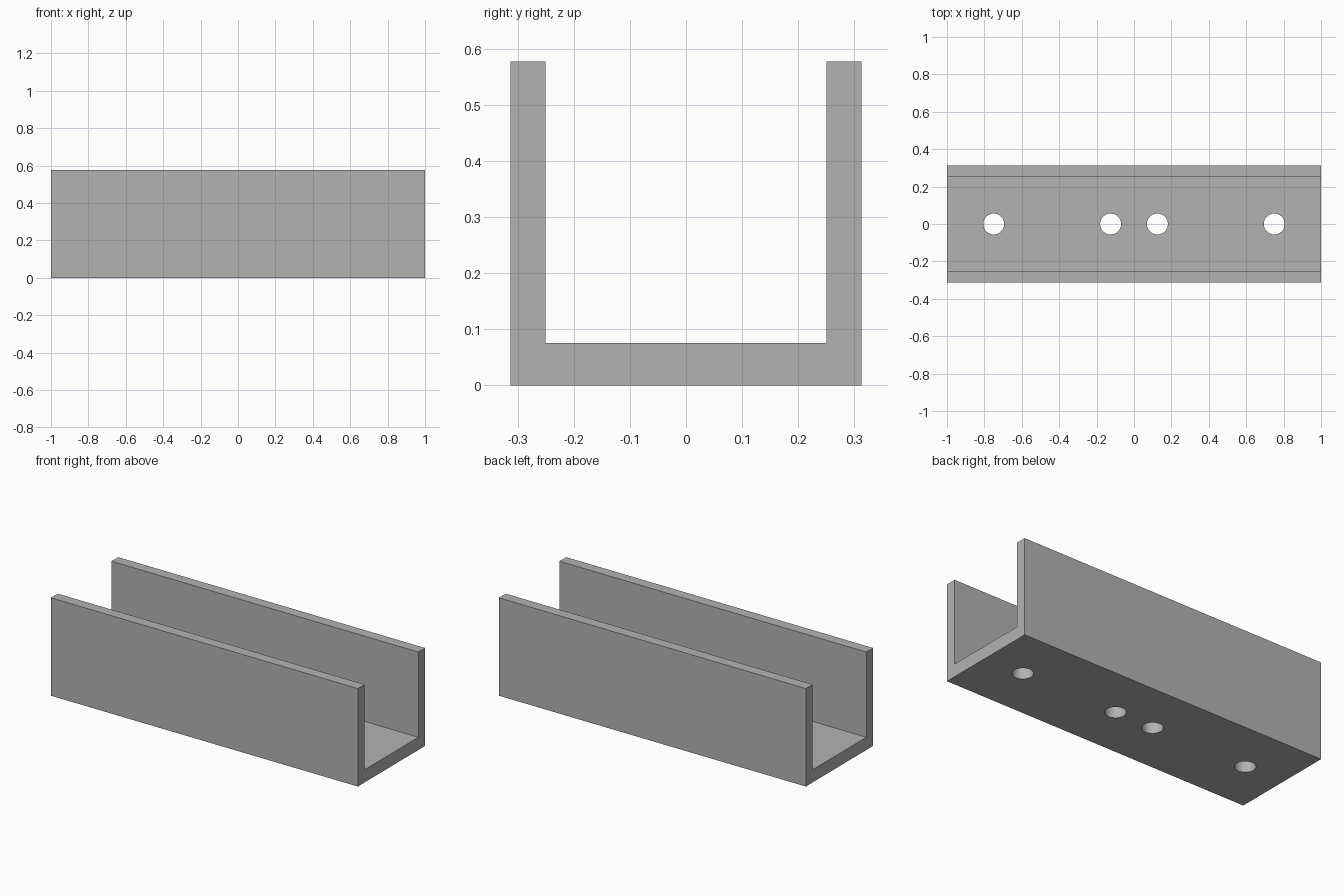
import bpy
import bmesh
import math

cube = bpy.data.objects.get("Cube")
if cube:
    bpy.data.objects.remove(cube, do_unlink=True)

LENGTH, HALF_WIDTH, HEIGHT = 2.0, 0.313, 0.577
INNER, FLOOR = 0.25, 0.075
HOLE_RADIUS = 0.056
HOLE_X = (-0.75, -0.125, 0.125, 0.75)

grey = bpy.data.materials.new("plain grey")
grey.use_nodes = True
colour = (0.45, 0.45, 0.45, 1)
grey.diffuse_color = colour
grey.node_tree.nodes["Principled BSDF"].inputs["Base Color"].default_value = colour


def make_object(name, bm):
    bmesh.ops.recalc_face_normals(bm, faces=bm.faces)
    mesh = bpy.data.meshes.new(name)
    bm.to_mesh(mesh)
    bm.free()
    mesh.materials.append(grey)
    obj = bpy.data.objects.new(name, mesh)
    bpy.context.collection.objects.link(obj)
    return obj


# U-shaped channel: half profile mirrored, then extruded along x
half = [(HALF_WIDTH, 0), (HALF_WIDTH, HEIGHT), (INNER, HEIGHT), (INNER, FLOOR)]
profile = half + [(-y, z) for y, z in reversed(half)]
bm = bmesh.new()
end = bm.faces.new([bm.verts.new((-LENGTH / 2, y, z)) for y, z in profile])
extruded = bmesh.ops.extrude_face_region(bm, geom=[end], use_keep_orig=True)
moved = [g for g in extruded["geom"] if isinstance(g, bmesh.types.BMVert)]
bmesh.ops.translate(bm, verts=moved, vec=(LENGTH, 0, 0))
channel = make_object("channel", bm)

# Round screw holes through the floor
bm = bmesh.new()
for x in HOLE_X:
    made = bmesh.ops.create_cone(bm, cap_ends=True, segments=48, radius1=HOLE_RADIUS,
                                 radius2=HOLE_RADIUS, depth=FLOOR * 3)
    bmesh.ops.translate(bm, verts=made["verts"], vec=(x, 0, FLOOR / 2))
cutter = make_object("hole_cutter", bm)

cut = channel.modifiers.new("screw holes", "BOOLEAN")
cut.operation = "DIFFERENCE"
cut.solver = "EXACT"
cut.object = cutter

# Apply the cut, remove the cutter and smooth the hole walls
bpy.ops.object.select_all(action="DESELECT")
channel.select_set(True)
bpy.context.view_layer.objects.active = channel
bpy.ops.object.modifier_apply(modifier=cut.name)
bpy.data.objects.remove(cutter, do_unlink=True)
bpy.ops.object.shade_smooth_by_angle(angle=math.radians(30))
